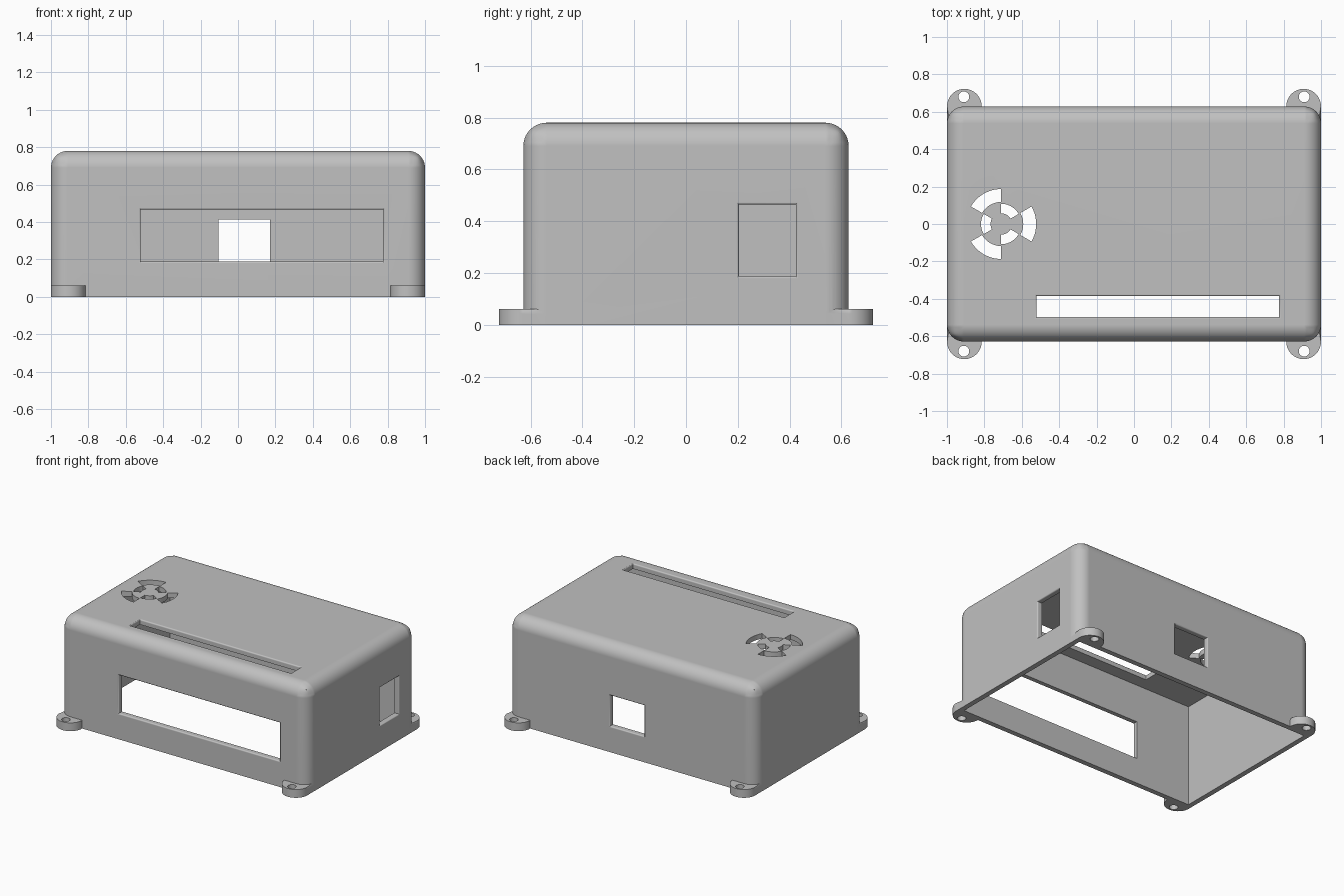
import bpy, bmesh
from math import sin, cos, pi, radians

cube = bpy.data.objects.get("Cube")
if cube:
    bpy.data.objects.remove(cube, do_unlink=True)

HX, HY, H = 1.0, 0.628, 0.78      # half width, half depth, height
WALL, ROUND, LIP = 0.037, 0.09, 0.009

grey = bpy.data.materials.new("plain grey plastic")
grey.use_nodes = True
grey.diffuse_color = (0.53, 0.53, 0.53, 1)
grey.node_tree.nodes["Principled BSDF"].inputs["Base Color"].default_value = (0.53, 0.53, 0.53, 1)


def finish(name, bm):
    bmesh.ops.recalc_face_normals(bm, faces=bm.faces)
    mesh = bpy.data.meshes.new(name)
    bm.to_mesh(mesh)
    bm.free()
    mesh.materials.append(grey)
    obj = bpy.data.objects.new(name, mesh)
    bpy.context.collection.objects.link(obj)
    return obj


def loft(rings):
    """Closed solid through a list of equal point rings."""
    bm = bmesh.new()
    loops = [[bm.verts.new(p) for p in ring] for ring in rings]
    n = len(loops[0])
    for a, b in zip(loops, loops[1:]):
        for i in range(n):
            j = (i + 1) % n
            bm.faces.new((a[i], a[j], b[j], b[i]))
    bm.faces.new(loops[0])
    bm.faces.new(loops[-1])
    return bm


def prism(outline, z0, z1):
    return loft([[(x, y, z) for x, y in outline] for z in (z0, z1)])


def rect(x0, x1, y0, y1):
    return [(x0, y0), (x1, y0), (x1, y1), (x0, y1)]


def arc(cx, cy, r, a0, a1, steps):
    angles = [radians(a0 + (a1 - a0) * i / steps) for i in range(steps + 1)]
    return [(cx + r * cos(a), cy + r * sin(a)) for a in angles]


def combine(target, tool, operation):
    """Apply a boolean and discard the helper."""
    tool.hide_render = True
    mod = target.modifiers.new("combine", 'BOOLEAN')
    mod.operation = operation
    mod.solver = 'EXACT'
    mod.object = tool
    bpy.context.view_layer.objects.active = target
    bpy.ops.object.modifier_apply(modifier=mod.name)
    bpy.data.objects.remove(tool, do_unlink=True)


# Outer shell with rounded uprights and top
bm = prism(rect(-HX, HX, -HY, HY), 0, H)
edges = [e for e in bm.edges if max(v.co.z for v in e.verts) > 0.1]
bmesh.ops.bevel(bm, geom=edges, offset=ROUND, segments=10, profile=0.5, affect='EDGES')
case = finish("enclosure_case", bm)

# Mounting lugs with softened top edges
for sx in (-1, 1):
    for sy in (-1, 1):
        shape = arc(0.907, 0.63, 0.0925, 0, 180, 24) + [(0.8145, 0.5), (0.9995, 0.5)]
        bm = prism([(sx * x, sy * y) for x, y in shape], 0, 0.06)
        top = [e for e in bm.edges if all(v.co.z > 0.05 for v in e.verts)]
        bmesh.ops.bevel(bm, geom=top, offset=0.018, segments=4, profile=0.5, affect='EDGES')
        combine(case, finish("mounting_lug", bm), 'UNION')

# Hollow interior, open underneath
inner = rect(-HX + WALL, HX - WALL, -HY + WALL, HY - WALL)
combine(case, finish("cavity_cutter", prism(inner, -0.1, H - WALL)), 'DIFFERENCE')

# Screw holes
for sx in (-1, 1):
    for sy in (-1, 1):
        hole = arc(sx * 0.91, sy * 0.68, 0.029, 0, 345, 23)
        combine(case, finish("screw_hole_cutter", prism(hole, -0.1, 0.2)), 'DIFFERENCE')


def opening(name, u0, u1, v0, v1, place):
    """Rectangular opening with a rounded outer lip; w points outward."""
    steps = [(0, -0.1)]
    for i in range(6):
        a = i / 5 * pi / 2
        steps.append((LIP * (1 - cos(a)), LIP * (sin(a) - 1)))
    steps.append((LIP, 0.05))
    rings = [[place(u, v, w) for u, v in rect(u0 - o, u1 + o, v0 - o, v1 + o)]
             for o, w in steps]
    combine(case, finish(name, loft(rings)), 'DIFFERENCE')


# Connector and display openings
opening("front_window_cutter", -0.52, 0.775, 0.188, 0.466, lambda u, v, w: (u, -HY - w, v))
opening("back_window_cutter", -0.103, 0.172, 0.188, 0.412, lambda u, v, w: (u, HY + w, v))
opening("left_window_cutter", 0.204, 0.424, 0.188, 0.464, lambda u, v, w: (HX + w, u, v))
opening("top_slot_cutter", -0.52, 0.775, -0.497, -0.386, lambda u, v, w: (u, v, H + w))

# Fan vents: two staggered rings of arc-shaped slots
for r0, r1, start in ((0.118, 0.187, 0), (0.057, 0.108, 60)):
    for k in range(3):
        mid = start + 120 * k
        slot = (arc(-0.71, 0, r1, mid - 30, mid + 30, 10)
                + arc(-0.71, 0, r0, mid + 30, mid - 30, 10))
        combine(case, finish("vent_cutter", prism(slot, 0.68, 0.85)), 'DIFFERENCE')

# Smooth the rounded areas and keep the flat faces flat
bpy.context.view_layer.update()
case.select_set(True)
bpy.context.view_layer.objects.active = case
bpy.ops.object.shade_smooth_by_angle(angle=radians(30))
weighted = case.modifiers.new("weighted_normals", 'WEIGHTED_NORMAL')
weighted.keep_sharp = True
